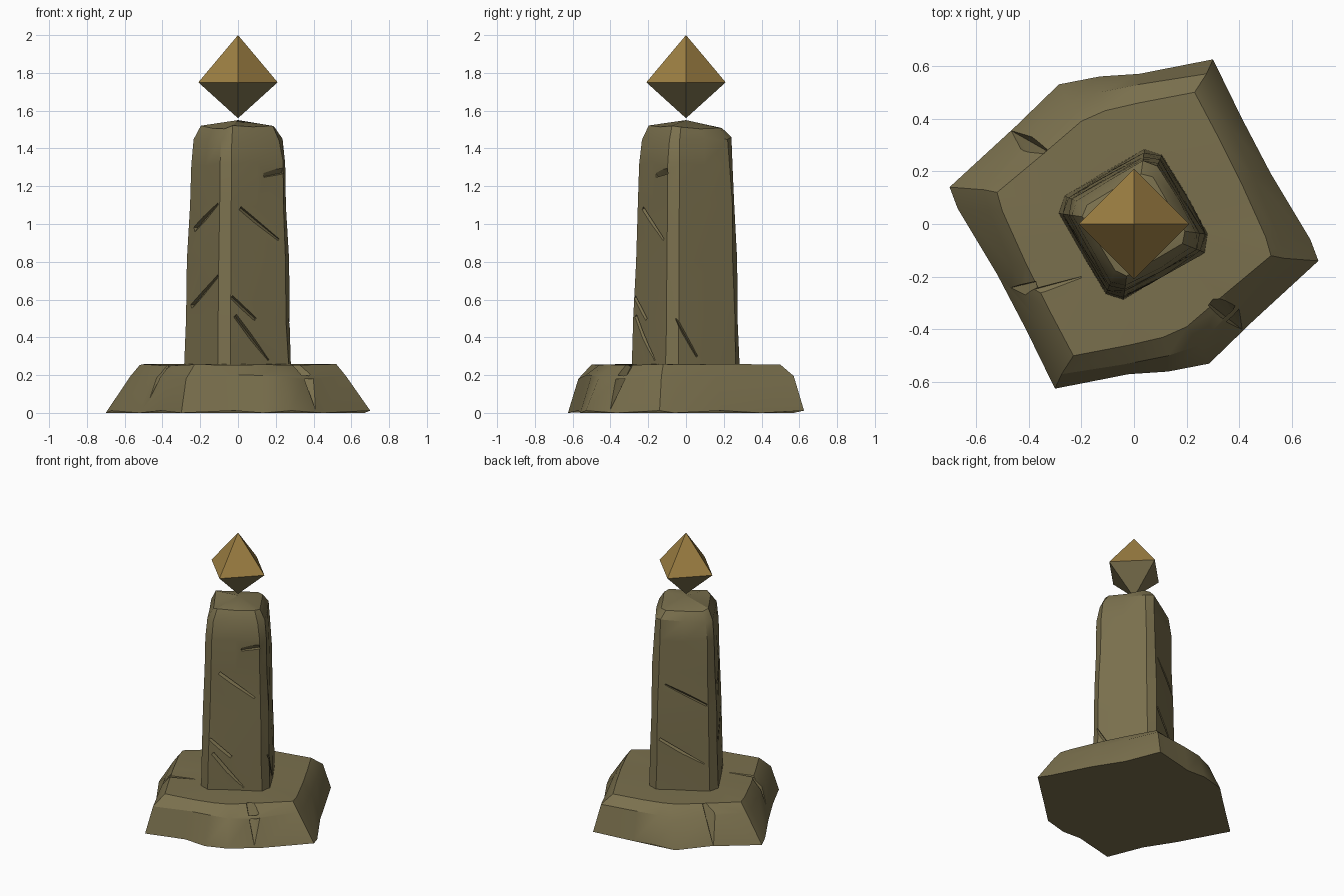
import bpy, bmesh, math, random
from mathutils import Vector

if "Cube" in bpy.data.objects:
    bpy.data.objects.remove(bpy.data.objects["Cube"])

random.seed(4)


def material(name, color):
    m = bpy.data.materials.new(name)
    m.diffuse_color = (*color, 1)
    m.use_nodes = True
    m.node_tree.nodes["Principled BSDF"].inputs["Base Color"].default_value = m.diffuse_color
    return m


stone = material("mossy stone", (0.195, 0.162, 0.075))
gold = material("dull gold", (0.342, 0.216, 0.056))


def finish(bm, name, mats):
    bmesh.ops.recalc_face_normals(bm, faces=bm.faces)
    me = bpy.data.meshes.new(name)
    bm.to_mesh(me)
    bm.free()
    for m in mats:
        me.materials.append(m)
    ob = bpy.data.objects.new(name, me)
    bpy.context.collection.objects.link(ob)
    return ob


def activate(ob):
    bpy.ops.object.select_all(action='DESELECT')
    ob.select_set(True)
    bpy.context.view_layer.objects.active = ob


def loft(rings, apex=None):
    """Bridge rings of equal length; close the bottom, and the top or apex."""
    bm = bmesh.new()
    vs = [[bm.verts.new(p) for p in r] for r in rings]
    n = len(vs[0])
    for a, b in zip(vs, vs[1:]):
        for i in range(n):
            j = (i + 1) % n
            bm.faces.new((a[i], a[j], b[j], b[i]))
    bm.faces.new(vs[0][::-1])
    if apex:
        tip = bm.verts.new(apex)
        for i in range(n):
            bm.faces.new((vs[-1][i], vs[-1][(i + 1) % n], tip))
    else:
        bm.faces.new(vs[-1])
    return bm


def carve(ob, cracks):
    """Cut wedge grooves (start, end, outward, width, depth) into a part."""
    for p, q, out, w, d in cracks:
        p, q, out = Vector(p), Vector(q), Vector(out).normalized()
        side = (q - p).cross(out).normalized()
        bm = bmesh.new()
        for k, e in ((0, p), (1, q)):
            for s, h in ((-0.15 * w, 0.03), (w, 0.03), (0, -d * (1 - 0.6 * k))):
                bm.verts.new(e + side * s + out * h)
        bmesh.ops.convex_hull(bm, input=bm.verts)
        cutter = finish(bm, "crack_cutter", [stone])
        cutter.hide_render = True
        mod = ob.modifiers.new("crack", 'BOOLEAN')
        mod.operation, mod.object, mod.solver = 'DIFFERENCE', cutter, 'EXACT'
        activate(ob)
        bpy.ops.object.modifier_apply(modifier=mod.name)
        bpy.data.objects.remove(cutter)


def smooth(ob, angle):
    activate(ob)
    bpy.ops.object.shade_smooth_by_angle(angle=math.radians(angle))


# Base: worn, skewed slab with broken corners (half outline, turned 180 degrees)
half_low = [(0.70, -0.14), (0.67, -0.06), (0.52, 0.19), (0.41, 0.40),
            (0.30, 0.625), (0.02, 0.57), (-0.13, 0.56), (-0.285, 0.53), (-0.45, 0.37)]
half_mid = [(0.57, -0.13), (0.55, -0.05), (0.46, 0.17), (0.37, 0.36),
            (0.275, 0.57), (0.02, 0.53), (-0.13, 0.50), (-0.25, 0.46), (-0.38, 0.34)]
half_top = [(0.52, -0.12), (0.50, -0.05), (0.41, 0.15), (0.32, 0.33),
            (0.23, 0.50), (0.02, 0.46), (-0.11, 0.43), (-0.20, 0.39), (-0.34, 0.27)]
rings = []
for half, z, jit in ((half_low, 0.01, 0), (half_mid, 0.19, 0.012), (half_top, 0.255, 0.004)):
    pts = half + [(-x, -y) for x, y in half]
    rings.append([(x, y, z + random.uniform(-jit, jit)) for x, y in pts])
for i, p in enumerate(rings[0]):
    rings[0][i] = (p[0], p[1], 0.0 if i % 2 else 0.012)
base = finish(loft(rings, apex=(0, 0, 0.262)), "base", [stone])
carve(base, [
    ((-0.53, -0.26, 0.03), (-0.37, -0.22, 0.25), (-0.8, -0.3, 0.5), 0.06, 0.03),
    ((-0.42, -0.26, 0.25), (-0.2, -0.2, 0.26), (0, 0, 1), 0.05, 0.02),
    ((0.43, -0.42, 0.03), (0.28, -0.30, 0.25), (0.6, -0.6, 0.5), 0.06, 0.03),
    ((-0.48, 0.37, 0.03), (-0.33, 0.28, 0.25), (-0.6, 0.6, 0.5), 0.06, 0.03),
])
smooth(base, 32)

# Pillar: tapering square shaft, turned, with chamfered corners and low cap
TURN = -15


def radius(z):
    return 0.286 - 0.036 * (z - 0.24) / 1.18


rings = []
for z, r in [(0.22, None), (0.5, None), (0.8, None), (1.1, None), (1.32, None),
             (1.45, 0.238), (1.513, 0.195)]:
    r = r or radius(z)
    ring = []
    for k in range(4):
        a = TURN + 90 * k
        for da, f in ((-7, 1), (7, 1), (45, 0.802)):
            j = random.uniform(-0.005, 0.005)
            t = math.radians(a + da)
            ring.append(((r * f + j) * math.cos(t), (r * f + j) * math.sin(t),
                         z + 2 * j * (z > 0.3)))
    rings.append(ring)
pillar = finish(loft(rings, apex=(0, 0, 1.55)), "pillar", [stone])


def on_face(angle, u, z):
    t = math.radians(angle)
    d = radius(z) * 0.79
    return (d * math.cos(t) - u * math.sin(t), d * math.sin(t) + u * math.cos(t), z)


# Cracks: (face direction, start u, start z, end u, end z, width)
cracks = []
for ang, u0, z0, u1, z1, w in [
        (210, -0.10, 0.98, 0.14, 1.11, 0.05), (300, -0.10, 1.09, 0.13, 0.92, 0.05),
        (210, -0.12, 0.57, 0.16, 0.73, 0.05), (300, -0.14, 0.52, 0.06, 0.28, 0.04),
        (300, 0.16, 1.27, 0.04, 1.25, 0.06), (300, -0.16, 0.62, -0.02, 0.50, 0.04),
        (120, -0.15, 0.62, 0.14, 0.45, 0.04), (120, 0.15, 0.86, -0.12, 1.0, 0.04),
        (30, -0.18, 0.5, -0.06, 0.3, 0.04)]:
    t = math.radians(ang)
    cracks.append((on_face(ang, u0, z0), on_face(ang, u1, z1),
                   (math.cos(t), math.sin(t), 0), w, 0.02))
carve(pillar, cracks)
smooth(pillar, 32)

# Crystal: eight-sided gem floating on the cap, gold above and stone below
bm = bmesh.new()
ring = [bm.verts.new((0.21 * math.cos(k * math.pi / 2), 0.21 * math.sin(k * math.pi / 2), 1.75))
        for k in range(4)]
for tip_z, slot in ((2.0, 0), (1.56, 1)):
    tip = bm.verts.new((0, 0, tip_z))
    for k in range(4):
        bm.faces.new((ring[k], ring[(k + 1) % 4], tip)).material_index = slot
finish(bm, "crystal", [gold, stone])
